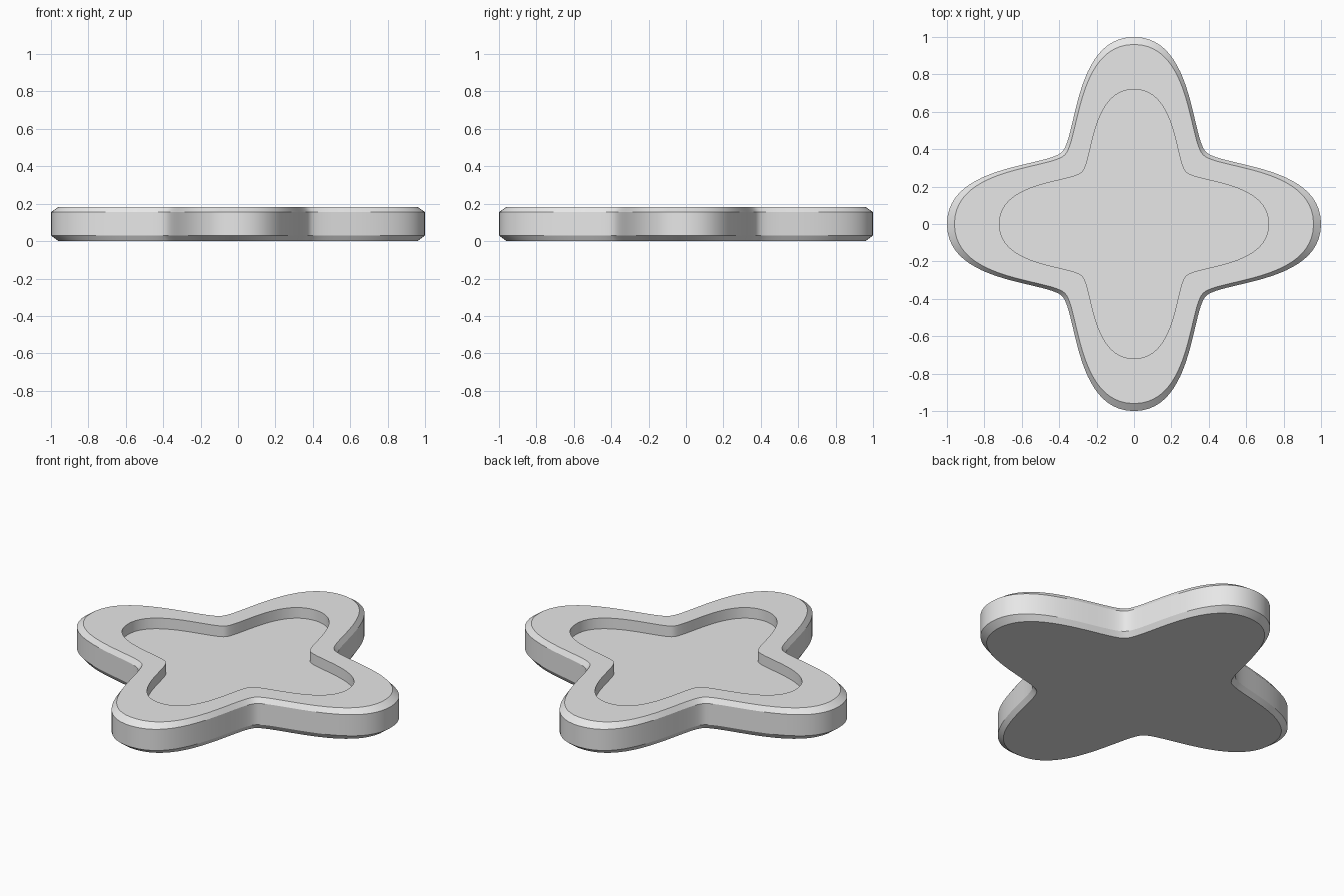
import bpy, bmesh, math
from mathutils import Vector, Matrix
from mathutils.geometry import interpolate_bezier

cube = bpy.data.objects.get("Cube")
if cube:
    bpy.data.objects.remove(cube, do_unlink=True)

# Plain grey material
grey = bpy.data.materials.new("light grey")
grey.use_nodes = True
colour = (0.8, 0.8, 0.8, 1)
grey.diffuse_color = colour
grey.node_tree.nodes["Principled BSDF"].inputs["Base Color"].default_value = colour


def four_lobed_outline(steps=24):
    """Closed outline: half a lobe, mirrored on the diagonal, turned four times."""
    half = interpolate_bezier(Vector((1, 0)), Vector((1, 0.32)),
                              Vector((0.465, 0.305)), Vector((0.385, 0.385)), steps)
    half = [Vector((p.x, p.y)) for p in half]
    quarter = half + [Vector((p.y, p.x)) for p in reversed(half[1:-1])]
    return [Matrix.Rotation(k * math.pi / 2, 2) @ p for k in range(4) for p in quarter]


# Scale and height of each ring, from the underside over the rim into the recess
rings = [(0.96, 0), (1, 0.03), (1, 0.155), (0.96, 0.183), (0.72, 0.183), (0.72, 0.12)]

outline = four_lobed_outline()
bm = bmesh.new()
loops = [[bm.verts.new((p.x * s, p.y * s, z)) for p in outline] for s, z in rings]
count = len(outline)
for low, high in zip(loops, loops[1:]):
    for i in range(count):
        j = (i + 1) % count
        bm.faces.new((low[i], low[j], high[j], high[i]))

# Flat underside and recess floor
bm.faces.new(list(reversed(loops[0])))
bm.faces.new(loops[-1])

mesh = bpy.data.meshes.new("four_lobed_tray")
bm.to_mesh(mesh)
bm.free()
mesh.materials.append(grey)
tray = bpy.data.objects.new("four_lobed_tray", mesh)
bpy.context.collection.objects.link(tray)

# Smooth sides with crisp chamfer edges
bpy.ops.object.select_all(action="DESELECT")
tray.select_set(True)
bpy.context.view_layer.objects.active = tray
bpy.ops.object.shade_smooth_by_angle(angle=math.radians(30))
